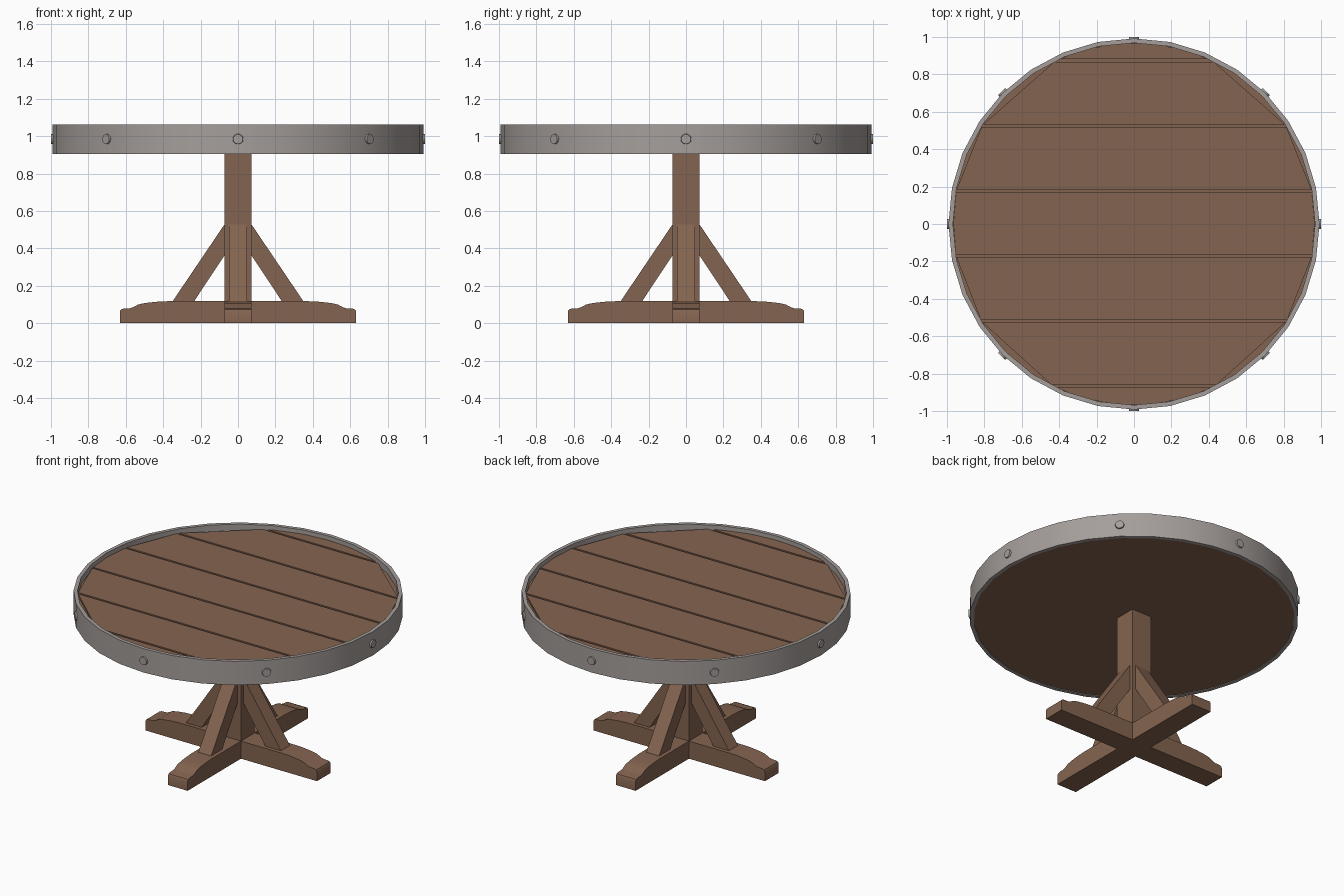
import bpy, bmesh, math
from mathutils import Matrix, Vector

if "Cube" in bpy.data.objects:
    bpy.data.objects.remove(bpy.data.objects["Cube"])


def material(name, rgb):
    m = bpy.data.materials.new(name)
    m.diffuse_color = (*rgb, 1)
    m.use_nodes = True
    m.node_tree.nodes["Principled BSDF"].inputs["Base Color"].default_value = m.diffuse_color
    return m


WOOD = material("brown wood", (0.231, 0.127, 0.080))
METAL = material("grey metal", (0.376, 0.342, 0.328))


def finish(name, bm, mat):
    """Turn a bmesh into an object, smooth with sharp edges kept."""
    bmesh.ops.recalc_face_normals(bm, faces=bm.faces)
    for f in bm.faces:
        f.smooth = True
    for e in bm.edges:
        e.smooth = len(e.link_faces) == 2 and e.calc_face_angle(0) < math.radians(30)
    me = bpy.data.meshes.new(name)
    bm.to_mesh(me)
    bm.free()
    me.materials.append(mat)
    ob = bpy.data.objects.new(name, me)
    bpy.context.collection.objects.link(ob)
    return ob


def prism(name, outline, depth, mat, matrix=Matrix()):
    """Extrude a 2D outline given as 3D points along a depth vector."""
    bm = bmesh.new()
    f = bm.faces.new([bm.verts.new(p) for p in outline])
    r = bmesh.ops.extrude_face_region(bm, geom=[f])
    vs = [g for g in r["geom"] if isinstance(g, bmesh.types.BMVert)]
    bmesh.ops.translate(bm, verts=vs, vec=depth)
    bm.transform(matrix)
    return finish(name, bm, mat)


def circle(radius, z, n):
    return [(radius * math.cos(i * math.tau / n), radius * math.sin(i * math.tau / n), z)
            for i in range(n)]


# metal hoop around the top
N = 32
bm = bmesh.new()
rings = [[bm.verts.new(p) for p in circle(r, z, N)]
         for r, z in ((0.992, 0.905), (0.992, 1.063), (0.968, 1.063), (0.968, 0.905))]
for k in range(4):
    a, b = rings[k], rings[(k + 1) % 4]
    for i in range(N):
        j = (i + 1) % N
        bm.faces.new((a[i], a[j], b[j], b[i]))
finish("metal_hoop", bm, METAL)

# rivets on the hoop
for i in range(8):
    bm = bmesh.new()
    bmesh.ops.create_cone(bm, cap_ends=True, segments=16, radius1=0.032, radius2=0.026, depth=0.03)
    bm.transform(Matrix.Rotation(i * math.pi / 4, 4, 'Z')
                 @ Matrix.Translation((0.985, 0, 0.984))
                 @ Matrix.Rotation(math.pi / 2, 4, 'Y'))
    finish(f"rivet_{i + 1}", bm, METAL)

# table top disc and planks with narrow grooves between them
prism("top_disc", circle(0.969, 0.909, N), Vector((0, 0, 0.111)), WOOD)
R = 0.966
PITCH, GAP = 0.348, 0.007
for i in range(7):
    yc = (i - 3) * PITCH + 0.004
    y0 = max(yc - PITCH / 2 + GAP, -R + 0.002)
    y1 = min(yc + PITCH / 2 - GAP, R - 0.002)
    steps = 6 if i in (0, 6) else 2 if i == 3 else 1
    ys = [y0 + (y1 - y0) * k / steps for k in range(steps + 1)]
    right = [(math.sqrt(R * R - y * y), y, 1.015) for y in ys]
    left = [(-x, y, z) for x, y, z in reversed(right)]
    prism(f"plank_{i + 1}", right + left, Vector((0, 0, 0.020)), WOOD)

# square pillar
W = 0.072
prism("pillar", [(-W, -W, 0.05), (W, -W, 0.05), (W, W, 0.05), (-W, W, 0.05)],
      Vector((0, 0, 0.865)), WOOD)

# crossed feet with shaped ends, and the slanted braces
half = [(0.632, 0), (0.632, 0.062), (0.626, 0.073), (0.612, 0.078), (0.580, 0.079),
        (0.560, 0.085), (0.535, 0.099), (0.500, 0.107), (0.440, 0.114), (0.380, 0.117)]
foot = half + [(-x, z) for x, z in reversed(half)]
brace = [(0.353, 0.112), (0.238, 0.112), (0.068, 0.368), (0.068, 0.534)]
B = 0.047
for i in range(2):
    prism(f"foot_{i + 1}", [(x, -W, z) for x, z in foot], Vector((0, 2 * W, 0)), WOOD,
          Matrix.Rotation(i * math.pi / 2, 4, 'Z'))
for i in range(4):
    prism(f"brace_{i + 1}", [(x, -B, z) for x, z in brace], Vector((0, 2 * B, 0)), WOOD,
          Matrix.Rotation(i * math.pi / 2, 4, 'Z'))
